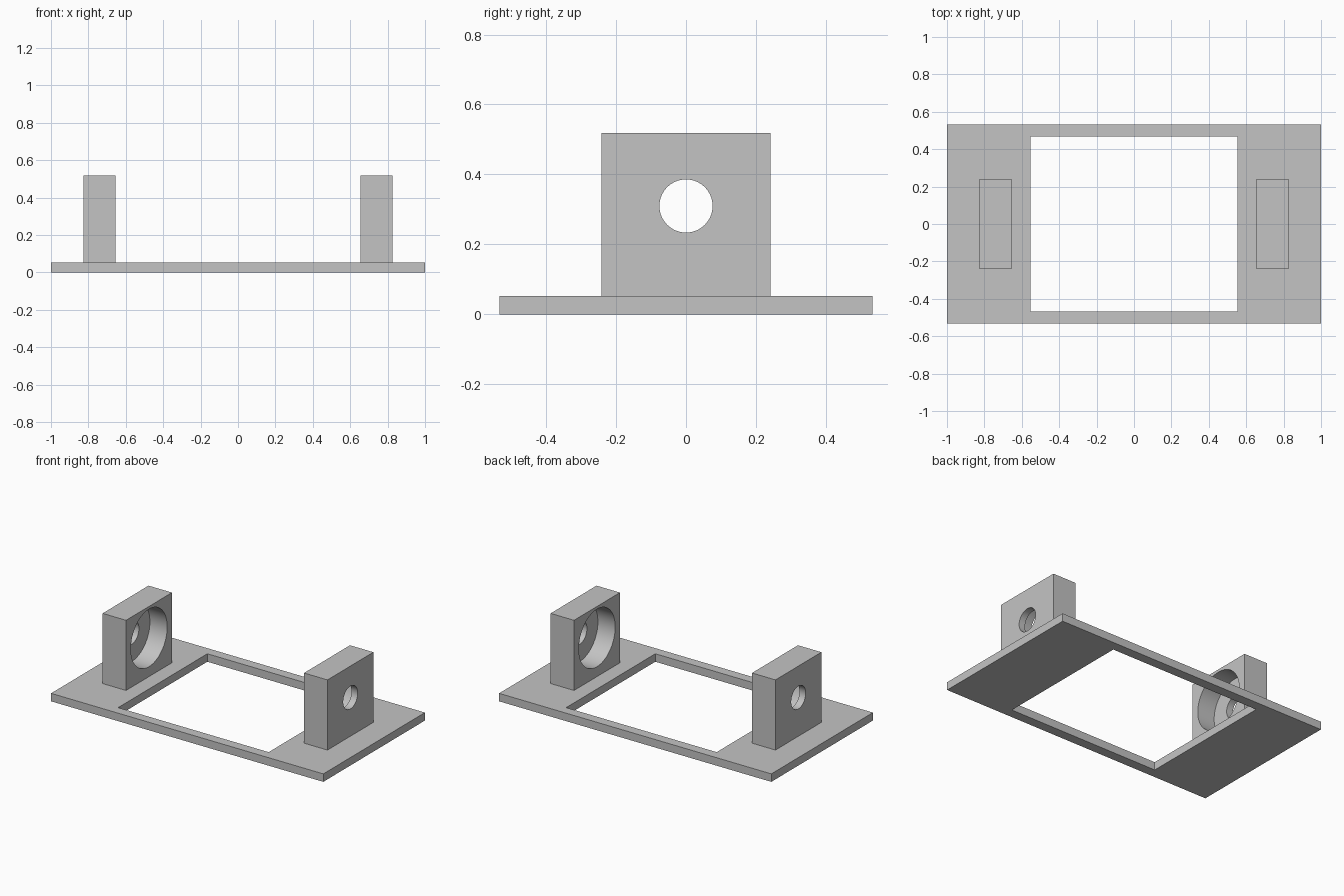
import bpy
import math

cube = bpy.data.objects.get("Cube")
if cube:
    bpy.data.objects.remove(cube, do_unlink=True)

GREY = (0.55, 0.55, 0.55, 1.0)
grey = bpy.data.materials.new("plain grey")
grey.use_nodes = True
grey.diffuse_color = GREY
grey.node_tree.nodes["Principled BSDF"].inputs["Base Color"].default_value = GREY


def box(name, x, y, z):
    """Box from (low, high) ranges along each axis."""
    bpy.ops.mesh.primitive_cube_add(size=1)
    ob = bpy.context.object
    ob.name = name
    ob.location = [(a + b) / 2 for a, b in (x, y, z)]
    ob.scale = [b - a for a, b in (x, y, z)]
    bpy.ops.object.transform_apply(location=True, scale=True)
    ob.data.materials.append(grey)
    return ob


def rod(name, radius, x, z):
    """Cylinder along x, used to cut a round hole."""
    bpy.ops.mesh.primitive_cylinder_add(
        vertices=64, radius=radius, depth=abs(x[1] - x[0]),
        location=((x[0] + x[1]) / 2, 0, z), rotation=(0, math.pi / 2, 0))
    ob = bpy.context.object
    ob.name = name
    ob.data.materials.append(grey)
    return ob


def cut(target, cutter):
    mod = target.modifiers.new("cut", 'BOOLEAN')
    mod.operation = 'DIFFERENCE'
    mod.solver = 'EXACT'
    mod.object = cutter
    bpy.ops.object.select_all(action='DESELECT')
    target.select_set(True)
    bpy.context.view_layer.objects.active = target
    bpy.ops.object.modifier_apply(modifier=mod.name)
    bpy.data.objects.remove(cutter, do_unlink=True)


BASE_TOP = 0.053
HOLE_Z = 0.31
INNER, OUTER = 0.654, 0.826
BORE_DEPTH = 0.127

# Base plate with a large rectangular opening
base = box("base_plate", (-1, 1), (-0.533, 0.533), (0, BASE_TOP))
cut(base, box("opening_cutter", (-0.553, 0.553), (-0.468, 0.468), (-0.1, 0.2)))

# Upright bearing blocks: a wide recess inside, a small hole right through
for side, s in (("left", 1), ("right", -1)):
    block = box(side + "_bearing_block", sorted((s * INNER, s * OUTER)),
                (-0.241, 0.241), (BASE_TOP, 0.519))
    cut(block, rod("recess_cutter", 0.191,
                   (s * (INNER - 0.1), s * (INNER + BORE_DEPTH)), HOLE_Z))
    cut(block, rod("hole_cutter", 0.076,
                   (s * (INNER - 0.1), s * (OUTER + 0.1)), HOLE_Z))
    bpy.ops.object.shade_smooth_by_angle(angle=math.radians(30))
